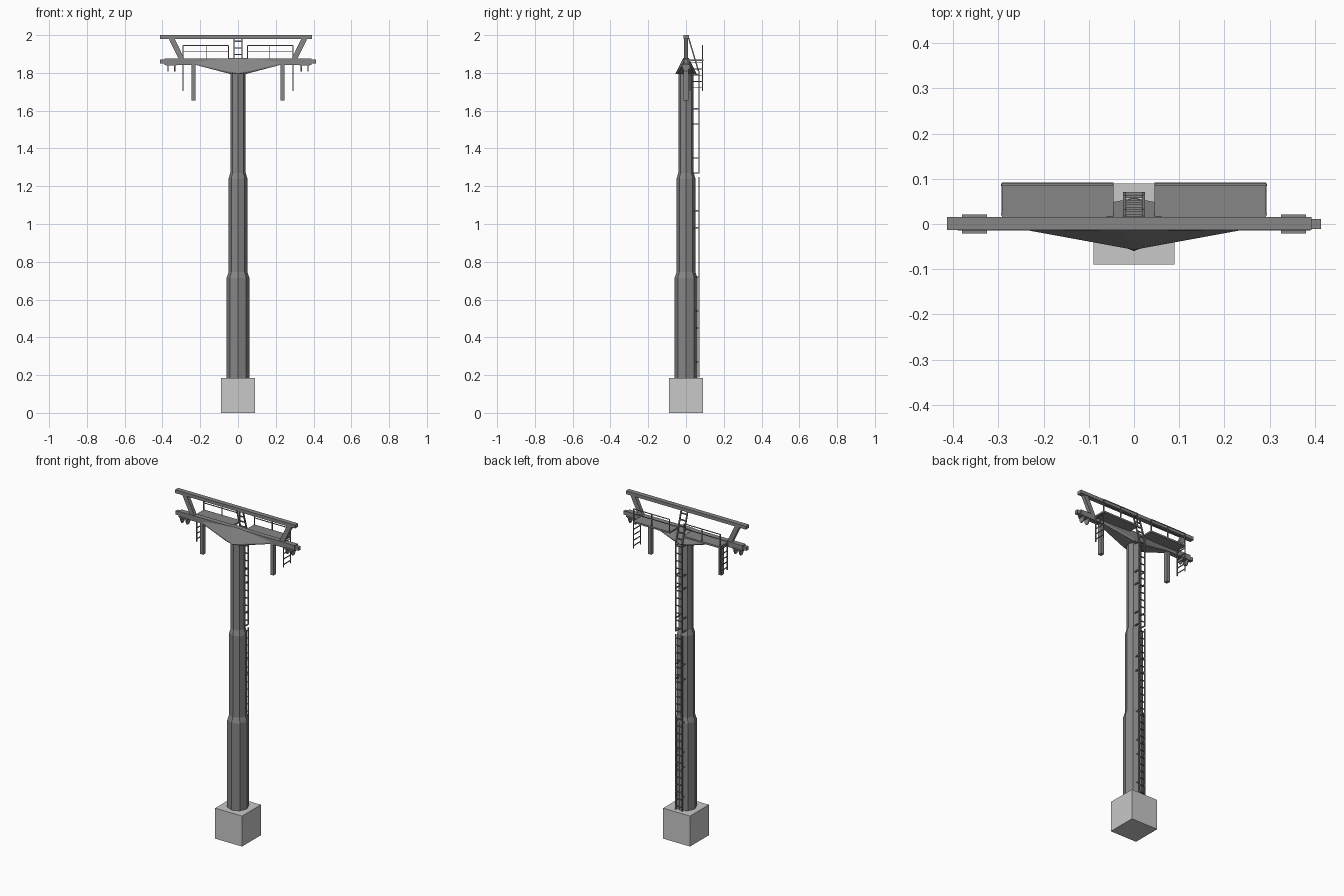
import bpy, bmesh, math
from mathutils import Vector

if "Cube" in bpy.data.objects:
    bpy.data.objects.remove(bpy.data.objects["Cube"])


def material(name, v):
    m = bpy.data.materials.new(name)
    m.diffuse_color = (v, v, v, 1)
    m.use_nodes = True
    m.node_tree.nodes["Principled BSDF"].inputs["Base Color"].default_value = m.diffuse_color
    return m


STEEL = material("grey_steel", 0.24)
CONCRETE = material("light_concrete", 0.58)


def finish(name, bm, mat):
    bmesh.ops.recalc_face_normals(bm, faces=bm.faces)
    me = bpy.data.meshes.new(name)
    bm.to_mesh(me)
    bm.free()
    me.materials.append(mat)
    ob = bpy.data.objects.new(name, me)
    bpy.context.collection.objects.link(ob)
    return ob


def add_box(bm, x0, x1, y0, y1, z0, z1):
    vs = bmesh.ops.create_cube(bm, size=1)["verts"]
    for v in vs:
        v.co = Vector((x1 if v.co.x > 0 else x0,
                       y1 if v.co.y > 0 else y0,
                       z1 if v.co.z > 0 else z0))


def add_bar(bm, a, b, w=0.006, d=None):
    """Square bar from a to b; w is measured near x, d near y."""
    a, b = Vector(a), Vector(b)
    axis = (b - a).normalized()
    ref = Vector((0, 1, 0)) if abs(axis.y) < 0.9 else Vector((0, 0, 1))
    u = axis.cross(ref).normalized() * w / 2
    v = axis.cross(u).normalized() * (d or w) / 2
    ends = [[bm.verts.new(p + su * u + sv * v)
             for su, sv in ((-1, -1), (1, -1), (1, 1), (-1, 1))] for p in (a, b)]
    bm.faces.new(ends[0])
    bm.faces.new(ends[1])
    for i in range(4):
        j = (i + 1) % 4
        bm.faces.new((ends[0][i], ends[0][j], ends[1][j], ends[1][i]))


def add_ladder(bm, a, b, side, rungs, w=0.006):
    """Two rails from a to b, spread by +-side, with evenly spaced rungs."""
    a, b, side = Vector(a), Vector(b), Vector(side)
    for s in (-1, 1):
        add_bar(bm, a + s * side, b + s * side, w)
    for i in range(rungs):
        p = a.lerp(b, (i + 0.5) / rungs)
        add_bar(bm, p - side, p + side, w * 0.9)


def box(name, *dims, mat=STEEL):
    bm = bmesh.new()
    add_box(bm, *dims)
    return finish(name, bm, mat)


# concrete foundation
box("foundation", -0.09, 0.09, -0.09, 0.09, 0, 0.185, mat=CONCRETE)

# stepped octagonal mast
bm = bmesh.new()
rings = []
for r, z in ((.06, .185), (.06, .715), (.05, .745), (.05, 1.24), (.041, 1.27), (.041, 1.81)):
    rings.append([bm.verts.new((r * math.cos(i * math.pi / 4),
                                r * math.sin(i * math.pi / 4), z)) for i in range(8)])
for lo, hi in zip(rings, rings[1:]):
    for i in range(8):
        j = (i + 1) % 8
        bm.faces.new((lo[i], lo[j], hi[j], hi[i]))
bm.faces.new(rings[0])
bm.faces.new(rings[-1])
finish("mast", bm, STEEL)

# flared head: hull from the mast top out to the crossarm
bm = bmesh.new()
for sy in (-1, 1):
    bm.verts.new((0, sy * 0.057, 1.795))
    for sx in (-1, 1):
        for x, y, z in ((.045, .043, 1.795), (.06, .04, 1.80), (.235, .014, 1.845),
                        (.235, .014, 1.855), (.03, .014, 1.88)):
            bm.verts.new((sx * x, sy * y, z))
bmesh.ops.convex_hull(bm, input=bm.verts)
finish("flared_head", bm, STEEL)

# crossarm with narrower end stubs, and upper beam
box("crossarm", -0.39, 0.39, -0.014, 0.016, 1.843, 1.876)
box("crossarm_stubs", -0.413, 0.413, -0.011, 0.011, 1.849, 1.87)
box("upper_beam", -0.413, 0.392, -0.013, 0.016, 1.98, 2.0)

# slanted struts, hanging posts, walkways, railings, hanging ladders, lugs
for s, side in ((-1, "left"), (1, "right")):
    bm = bmesh.new()
    add_bar(bm, (s * .297, 0, 1.87), (s * .353, 0, 1.985), 0.028, 0.022)
    finish(side + "_strut", bm, STEEL)

    xs = sorted((s * .225, s * .246))
    box(side + "_hanging_post", *xs, -0.012, 0.012, 1.655, 1.85)

    xs = sorted((s * .045, s * .292))
    box(side + "_walkway", *xs, 0.012, 0.092, 1.862, 1.872)

    bm = bmesh.new()
    for z in (1.915, 1.945):
        add_bar(bm, (s * .05, .087, z), (s * .29, .087, z), 0.004)
    for x in (.05, .168, .29):
        add_bar(bm, (s * x, .087, 1.87), (s * x, .087, 1.946), 0.005)
    finish(side + "_railing", bm, STEEL)

    bm = bmesh.new()
    add_ladder(bm, (s * .291, .054, 1.705), (s * .291, .054, 1.87), (0, .033, 0), 5, 0.005)
    finish(side + "_hanging_ladder", bm, STEEL)

    # lug plates across the arm, tapering to a rounded tip
    bm = bmesh.new()
    xs = sorted((s * .325, s * .38))
    add_box(bm, *xs, -0.021, 0.021, 1.840, 1.848)
    for x in (.335, .371):
        half = [(-.021, 1.842), (-.019, 1.825), (-.008, 1.808),
                (.008, 1.808), (.019, 1.825), (.021, 1.842)]
        f = bm.faces.new([bm.verts.new((s * x - 0.003, y, z)) for y, z in half])
        ext = bmesh.ops.extrude_face_region(bm, geom=[f], use_keep_orig=True)["geom"]
        for v in ext:
            if isinstance(v, bmesh.types.BMVert):
                v.co.x += 0.006
    finish(side + "_lugs", bm, STEEL)

# mast ladder in two runs, with standoff brackets
bm = bmesh.new()
for z0, z1, n in ((0.187, 1.25, 24), (1.268, 1.81, 12)):
    add_ladder(bm, (0, .068, z0), (0, .068, z1), (.021, 0, 0), n)
for z in (.27, .45, .54, .72, .98, 1.07, 1.27, 1.35, 1.53, 1.61, 1.79):
    for sx in (-1, 1):
        add_bar(bm, (sx * .021, .02, z), (sx * .021, .068, z), 0.006)
finish("mast_ladder", bm, STEEL)

# sloping ladder from the mast ladder to the upper beam
bm = bmesh.new()
add_ladder(bm, (0, .066, 1.81), (0, .014, 1.985), (.021, 0, 0), 5, 0.007)
finish("upper_ladder", bm, STEEL)
